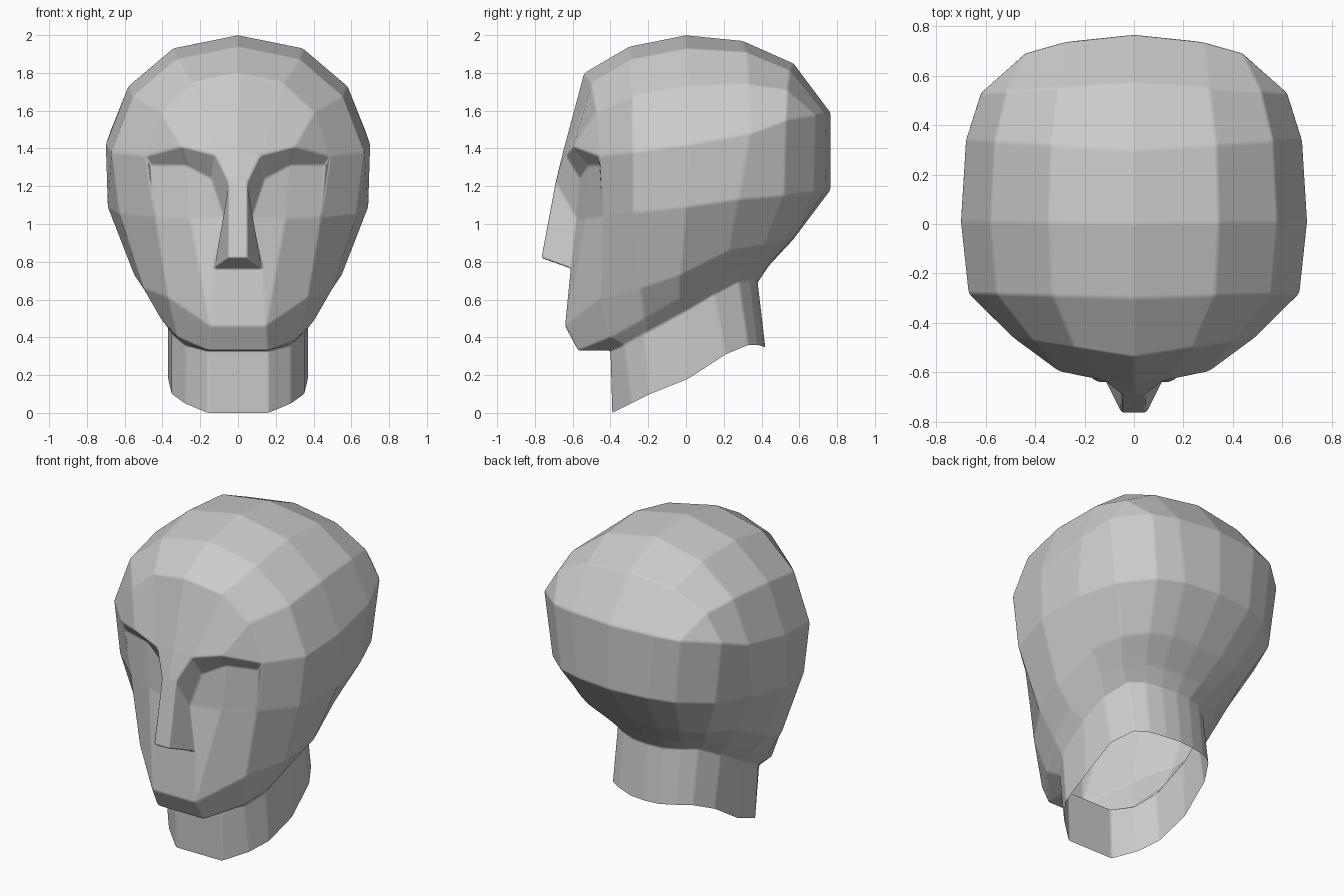
import bpy, bmesh

if "Cube" in bpy.data.objects:
    bpy.data.objects.remove(bpy.data.objects["Cube"])

# Half rings (x >= 0), running from the face round the side to the back
temple = [(.49, -.46, 1.36), (.67, -.28, 1.38), (.70, .01, 1.42), (.68, .34, 1.48),
          (.62, .53, 1.55), (.44, .69, 1.575), (.28, .735, 1.585), (0, .765, 1.59)]
cheek = [(.44, -.44, 1.04), (.63, -.28, 1.06), (.69, 0, 1.09), (.66, .28, 1.13),
         (.57, .52, 1.15), (.40, .68, 1.17), (.24, .74, 1.18), (0, .765, 1.18)]
jaw = [(0, -.64, .46), (.15, -.64, .46), (.37, -.45, .61), (.50, -.24, .66), (.55, -.03, .73),
       (.51, .23, .86), (.44, .42, .89), (.32, .52, .91), (.18, .56, .92), (0, .57, .92)]
under_jaw = [(0, -.57, .33), (.16, -.57, .33), (.32, -.40, .40), (.41, -.22, .50), (.45, -.03, .61),
             (.42, .20, .74), (.35, .32, .77), (.25, .40, .78), (.14, .43, .78), (0, .44, .78)]
neck_top = [(0, -.40, .33), (.16, -.40, .33), (.28, -.33, .36), (.35, -.22, .42), (.37, 0, .54),
            (.35, .15, .63), (.28, .28, .70), (.20, .34, .70), (.10, .37, .69), (0, .38, .69)]
neck_base = [(0, -.39, 0), (.16, -.39, 0), (.28, -.29, .05), (.35, -.19, .10), (.37, .01, .18),
             (.35, .21, .31), (.28, .33, .36), (.20, .38, .36), (.10, .41, .35), (0, .42, .35)]

bm = bmesh.new()


def face(*pts):
    bm.faces.new([bm.verts.new(p) for p in dict.fromkeys(pts)])


def strip(r1, r2):
    for i in range(len(r1) - 1):
        face(r1[i], r1[i + 1], r2[i + 1], r2[i])


def crown_arc(apex, side):
    (ya, za), (xs, ys, zs) = apex, side
    arc = [(xs * f, ya + (ys - ya) * f, zs + (za - zs) * g)
           for f, g in ((0, 1), (.49, .88), (.83, .53))]
    return arc + [side]


# Crown: arcs from front to back
apexes = [(-.54, 1.80), (-.30, 1.94), (0, 2), (.30, 1.97), (.57, 1.85)]
arcs = [crown_arc(a, s) for a, s in zip(apexes, temple)]
arcs.append([temple[7], temple[6], temple[5], temple[5]])
for a, b in zip(arcs, arcs[1:]):
    strip(a, b)

# Sides, jaw and neck
strip(temple, cheek)
strip(cheek, jaw[2:])
strip(jaw, under_jaw)
strip(under_jaw, neck_top)
strip(neck_top, neck_base)

# Forehead down to the brow
c0, c1, c2, outer = arcs[0]
glabella, brow, peak = (0, -.65, 1.39), (.12, -.635, 1.365), (.30, -.60, 1.41)
face(c0, c1, brow, glabella)
face(c1, c2, peak, brow)
face(c2, outer, peak)

# Eye sockets
s_in, s_mid, s_out = (.14, -.56, 1.24), (.27, -.51, 1.31), (.46, -.455, 1.31)
face(brow, peak, s_mid, s_in)
face(peak, outer, s_out, s_mid)
face(outer, cheek[0], s_out)

# Nose
ridge, ridge_c = (.05, -.69, 1.22), (0, -.69, 1.22)
tip, tip_c = (.05, -.765, .82), (0, -.765, .82)
base, base_c = (.13, -.61, .765), (0, -.61, .765)
crease, mid = (.07, -.58, 1.03), (.25, -.53, 1.03)
face(glabella, brow, ridge, ridge_c)
face(ridge_c, ridge, tip, tip_c)
face(tip_c, tip, base, base_c)
face(brow, s_in, crease, ridge)
face(ridge, crease, base, tip)

# Cheeks and chin
face(s_in, s_mid, mid, crease)
face(s_mid, s_out, cheek[0], mid)
face(crease, mid, jaw[1], base)
face(mid, cheek[0], jaw[2], jaw[1])
face(base_c, base, jaw[1], jaw[0])

bmesh.ops.remove_doubles(bm, verts=bm.verts, dist=.0005)
bmesh.ops.recalc_face_normals(bm, faces=bm.faces)
for f in bm.faces:
    f.smooth = True
mesh = bpy.data.meshes.new("head")
bm.to_mesh(mesh)
bm.free()
head = bpy.data.objects.new("head", mesh)
bpy.context.collection.objects.link(head)

# Mirror, then slightly softened facet edges
head.modifiers.new("mirror", 'MIRROR')
bevel = head.modifiers.new("soft_edges", 'BEVEL')
bevel.width = .012
bevel.segments = 2
bevel.limit_method = 'ANGLE'
bevel.angle_limit = .06
bevel.harden_normals = True
